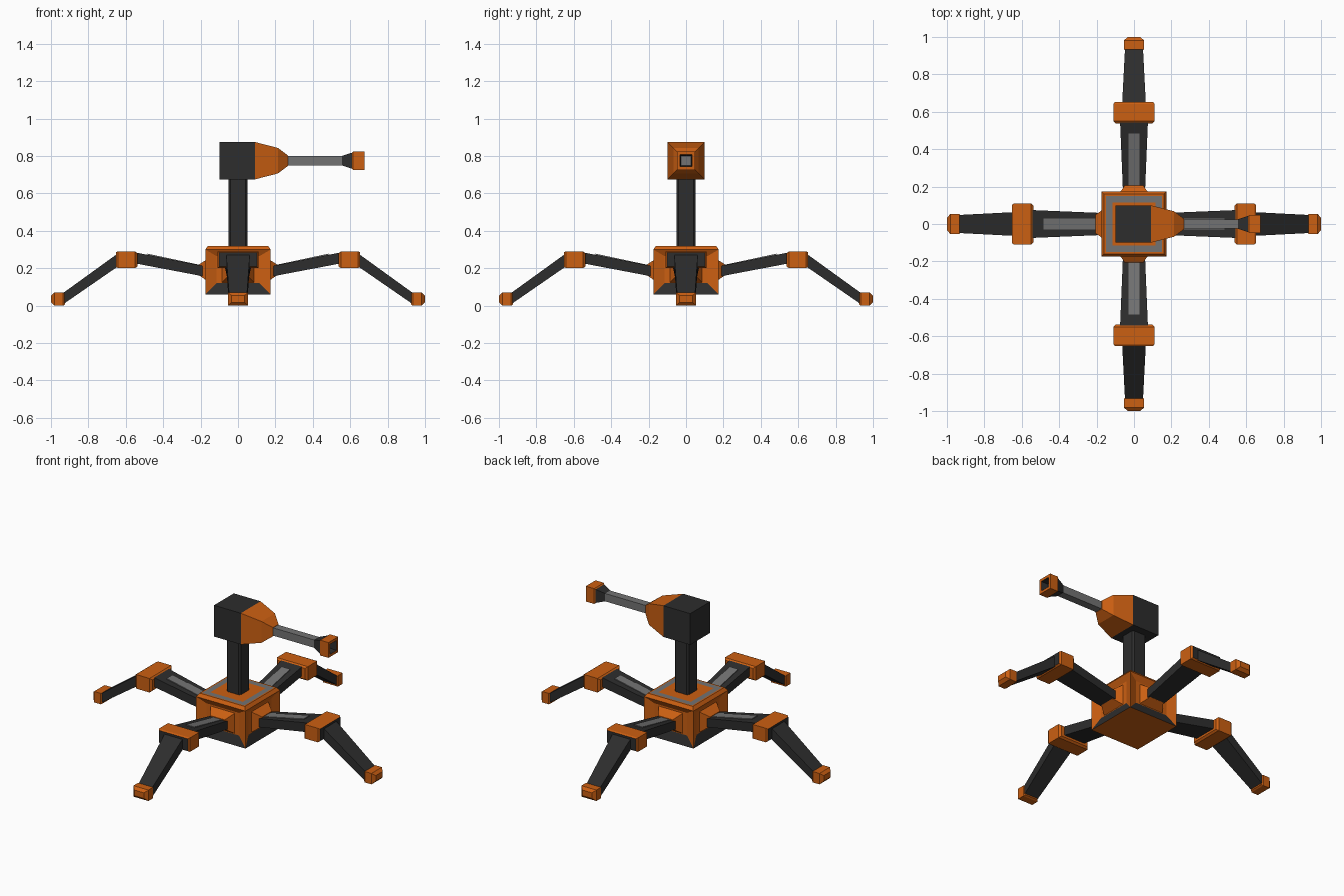
import bpy, bmesh, math
from mathutils import Matrix, Vector

cube = bpy.data.objects.get("Cube")
if cube:
    bpy.data.objects.remove(cube, do_unlink=True)


def material(name, rgb):
    m = bpy.data.materials.new(name)
    m.use_nodes = True
    m.diffuse_color = (*rgb, 1)
    bsdf = next(n for n in m.node_tree.nodes if n.type == 'BSDF_PRINCIPLED')
    bsdf.inputs["Base Color"].default_value = (*rgb, 1)
    return m


MATS = [material("orange paint", (0.60, 0.115, 0.006)),
        material("dark metal", (0.026, 0.026, 0.026)),
        material("grey metal", (0.17, 0.17, 0.17))]
ORANGE, DARK, GREY = 0, 1, 2


def rx(x, w, z0, z1):
    """Rectangular section across x."""
    return [(x, -w, z0), (x, w, z0), (x, w, z1), (x, -w, z1)]


def rz(z, h, c=0.0):
    """Section across z: square, or octagon when c cuts the corners."""
    if not c:
        return [(-h, -h, z), (h, -h, z), (h, h, z), (-h, h, z)]
    k = h - c
    return [(-k, -h, z), (k, -h, z), (h, -k, z), (h, k, z),
            (k, h, z), (-k, h, z), (-h, k, z), (-h, -k, z)]


def loft(name, rings, bands, caps=(None, None), angle=0.0, rule=None):
    """Skin sections; bands colours each segment, caps the ends (None = open)."""
    rot = Matrix.Rotation(angle, 4, 'Z')
    bm = bmesh.new()
    vs = [[bm.verts.new(rot @ Vector(p)) for p in r] for r in rings]
    n = len(rings[0])
    for i, band in enumerate(bands):
        for j in range(n):
            k = (j + 1) % n
            f = bm.faces.new((vs[i][j], vs[i][k], vs[i + 1][k], vs[i + 1][j]))
            f.material_index = rule(i, j, band) if rule else band
    if caps[0] is not None:
        bm.faces.new(vs[0][::-1]).material_index = caps[0]
    if caps[1] is not None:
        bm.faces.new(vs[-1]).material_index = caps[1]
    mesh = bpy.data.meshes.new(name)
    bm.to_mesh(mesh)
    bm.free()
    for m in MATS:
        mesh.materials.append(m)
    ob = bpy.data.objects.new(name, mesh)
    bpy.context.scene.collection.objects.link(ob)
    return ob


# Body top with bevelled rim and grey frame, and body floor
loft("body_top", [rz(.30, .175), rz(.32, .16), rz(.32, .15), rz(.32, .115)],
     [ORANGE, ORANGE, GREY], (None, ORANGE))
loft("body_floor", [rz(.06, .175), rz(.065, .16)], [ORANGE], (ORANGE, ORANGE))

# Post
loft("post", [rz(.30, .05, .01), rz(.69, .05, .01)], [DARK], (DARK, DARK))

# Turret head, tapered mantlet, barrel and muzzle
Z = .775


def sq(x, h):
    return rx(x, h, Z - h, Z + h)


loft("head", [sq(-.10, .10), sq(.09, .10)], [DARK], (DARK, DARK))
loft("mantlet", [sq(.09, .10), sq(.214, .068), sq(.267, .028)],
     [ORANGE, ORANGE], (ORANGE, ORANGE))
loft("barrel", [sq(.26, .025), sq(.56, .025)], [GREY], (GREY, GREY))
loft("muzzle_flare", [sq(.555, .025), sq(.61, .043)], [DARK], (DARK, DARK))
loft("muzzle", [sq(.61, .043), sq(.616, .049), sq(.675, .049), sq(.675, .032), sq(.63, .026)],
     [ORANGE, ORANGE, ORANGE, DARK], (ORANGE, GREY))

# Four sides, each with a body panel and a leg
for side, turns in (("left", 0), ("back", 1), ("right", 2), ("front", 3)):
    a = turns * math.pi / 2
    # Body side: sunken panel with a dark lower band and a leg socket
    loft(side + "_body_panel",
         [rx(.175, .175, .06, .30), rx(.155, .115, .12, .265),
          rx(.155, .085, .125, .255), rx(.205, .05, .16, .222)],
         [ORANGE] * 3, (None, ORANGE), a,
         lambda i, j, band: DARK if i == 0 and j == 0 else band)
    # Upper leg with grey top strip
    loft(side + "_upper_leg", [rx(.15, .058, .15, .205), rx(.56, .075, .228, .287)],
         [DARK], (DARK, DARK), a)
    loft(side + "_upper_leg_strip", [rx(.19, .03, .208, .215), rx(.485, .03, .268, .278)],
         [GREY], (GREY, GREY), a)
    # Knee block with dark outer face
    loft(side + "_knee",
         [rx(.538, .098, .21, .28), rx(.550, .11, .20, .29),
          rx(.642, .11, .20, .29), rx(.653, .102, .208, .285)],
         [ORANGE] * 3, (ORANGE, DARK), a)
    # Lower leg
    loft(side + "_lower_leg", [rx(.63, .064, .218, .288), rx(.94, .048, .004, .064)],
         [DARK], (DARK, DARK), a)
    # Foot with chamfered ends
    loft(side + "_foot",
         [rx(.925, .046, .006, .064), rx(.935, .053, 0, .07),
          rx(.982, .053, 0, .07), rx(1.0, .034, .018, .054)],
         [ORANGE] * 3, (ORANGE, ORANGE), a)
